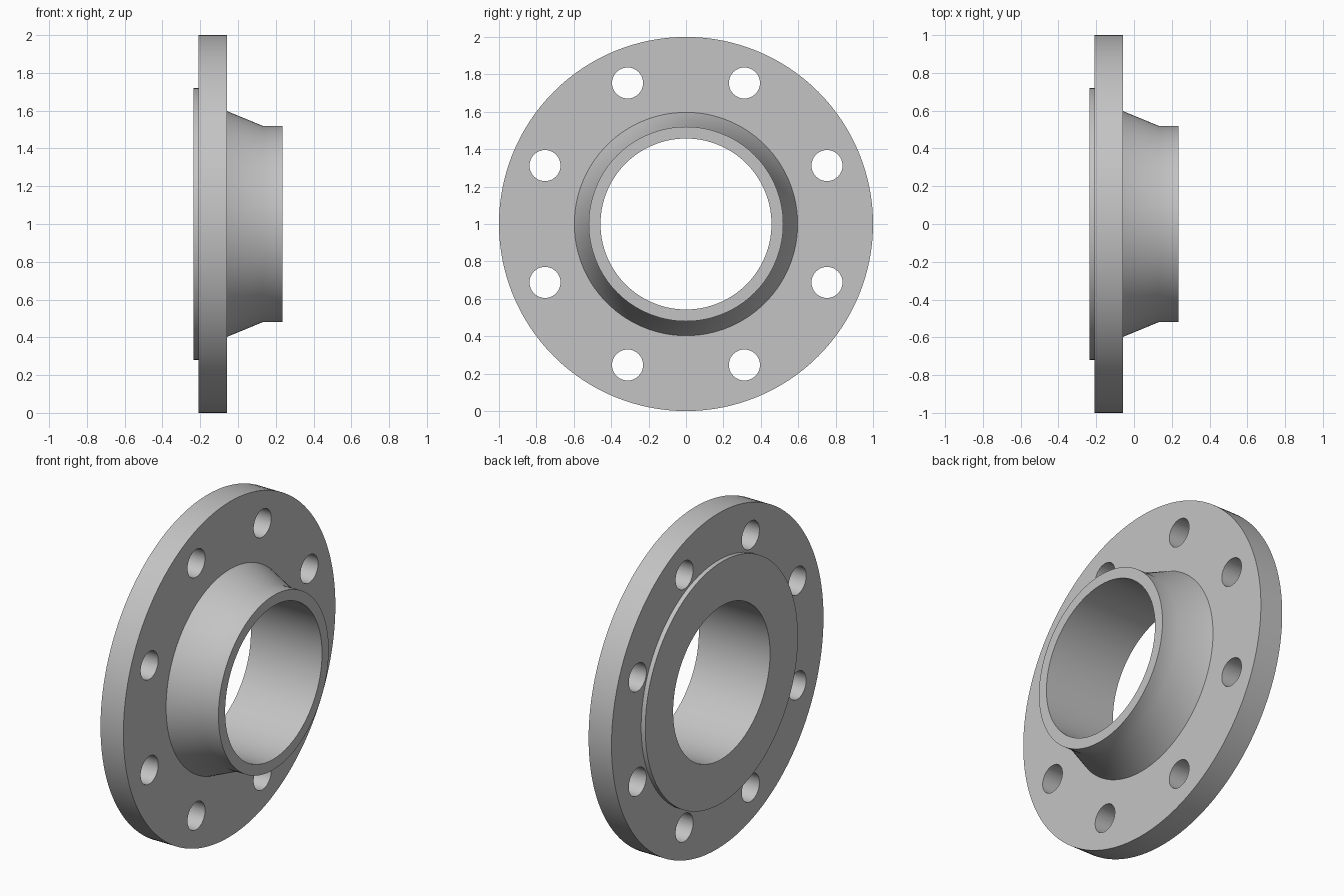
import bpy, bmesh, math
from mathutils import Matrix, Vector

cube = bpy.data.objects.get("Cube")
if cube:
    bpy.data.objects.remove(cube, do_unlink=True)

SEGMENTS = 128
CENTRE = Vector((0, 0, 1))

steel = bpy.data.materials.new("light grey steel")
steel.use_nodes = True
colour = (0.55, 0.55, 0.55, 1)
steel.diffuse_color = colour
steel.node_tree.nodes["Principled BSDF"].inputs["Base Color"].default_value = colour


def make_object(name, bm):
    bmesh.ops.recalc_face_normals(bm, faces=bm.faces)
    mesh = bpy.data.meshes.new(name)
    bm.to_mesh(mesh)
    bm.free()
    obj = bpy.data.objects.new(name, mesh)
    bpy.context.collection.objects.link(obj)
    obj.data.materials.append(steel)
    return obj


def revolve(name, profile):
    """Turn a closed (x, radius) profile around the x axis."""
    bm = bmesh.new()
    rings = []
    for i in range(SEGMENTS):
        a = 2 * math.pi * i / SEGMENTS
        rings.append([bm.verts.new(CENTRE + Vector((x, r * math.sin(a), r * math.cos(a))))
                      for x, r in profile])
    n = len(profile)
    for i in range(SEGMENTS):
        here, there = rings[i], rings[(i + 1) % SEGMENTS]
        for j in range(n):
            k = (j + 1) % n
            bm.faces.new((here[j], here[k], there[k], there[j]))
    return make_object(name, bm)


# Flange disc with raised sealing face, tapered neck and bore
flange = revolve("weld_neck_flange", [
    (-0.235, 0.457), (-0.235, 0.72), (-0.208, 0.72), (-0.208, 1.0),
    (-0.057, 1.0), (-0.057, 0.597), (0.13, 0.52), (0.235, 0.52), (0.235, 0.457)])

# Bolt hole cutters, evenly spaced and straddling the vertical
bm = bmesh.new()
for i in range(8):
    a = math.radians(22.5 + 45 * i)
    place = (Matrix.Translation(CENTRE + 0.816 * Vector((0, math.sin(a), math.cos(a))))
             @ Matrix.Rotation(math.pi / 2, 4, 'Y'))
    bmesh.ops.create_cone(bm, cap_ends=True, segments=48, radius1=0.083,
                          radius2=0.083, depth=1, matrix=place)
cutters = make_object("bolt_hole_cutters", bm)
cutters.hide_render = True

# Drill the bolt holes
cut = flange.modifiers.new("bolt_holes", 'BOOLEAN')
cut.operation = 'DIFFERENCE'
cut.solver = 'EXACT'
cut.object = cutters
bpy.ops.object.select_all(action='DESELECT')
flange.select_set(True)
bpy.context.view_layer.objects.active = flange
bpy.ops.object.modifier_apply(modifier=cut.name)
bpy.data.objects.remove(cutters, do_unlink=True)

# Smooth round surfaces, crisp rims
bpy.ops.object.shade_smooth_by_angle(angle=math.radians(35))
